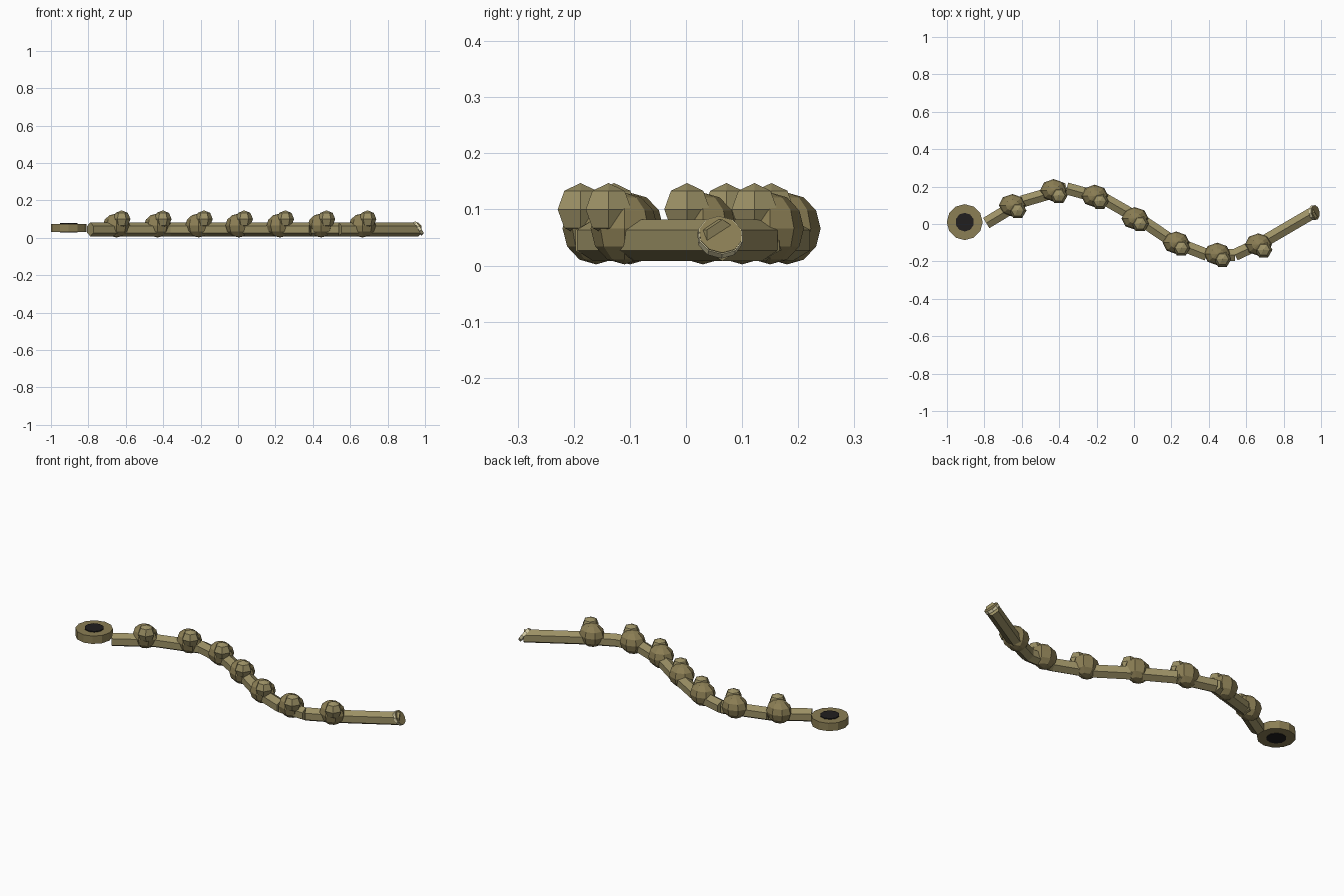
import bpy, math
from mathutils import Vector, Matrix

if "Cube" in bpy.data.objects:
    bpy.data.objects.remove(bpy.data.objects["Cube"])


def material(name, rgb):
    m = bpy.data.materials.new(name)
    m.diffuse_color = (*rgb, 1)
    m.use_nodes = True
    m.node_tree.nodes["Principled BSDF"].inputs["Base Color"].default_value = m.diffuse_color
    return m


OLIVE = material("olive", (0.26, 0.21, 0.09))
PALE = material("pale_olive", (0.33, 0.28, 0.13))
BLACK = material("black", (0.015, 0.013, 0.013))
CREAM = material("cream", (0.75, 0.68, 0.42))


def finish(name, mat):
    o = bpy.context.object
    o.name = name
    o.data.materials.append(mat)
    return o


def cylinder(name, p, r, depth, sides, mat, axis=(0, 0, 1), spin=0.0):
    bpy.ops.mesh.primitive_cylinder_add(vertices=sides, radius=r, depth=depth)
    o = finish(name, mat)
    axis = Vector(axis).normalized()
    o.matrix_world = (Matrix.Translation(p) @ axis.to_track_quat('Z', 'Y').to_matrix().to_4x4()
                      @ Matrix.Rotation(spin, 4, 'Z'))
    return o


def ball(name, p, size, segs, rings, mat, turn=0.0):
    bpy.ops.mesh.primitive_uv_sphere_add(segments=segs, ring_count=rings, radius=1,
                                         location=p, rotation=(0, 0, turn))
    o = finish(name, mat)
    o.scale = size
    return o


# Stem: straight six-sided lengths following an S curve
ZS = 0.045
path = [(-0.79, 0.005), (-0.60, 0.12), (-0.36, 0.19), (-0.16, 0.135), (0.04, 0.02),
        (0.21, -0.095), (0.39, -0.165), (0.54, -0.165), (0.70, -0.09), (0.965, 0.065)]
for i, (a, b) in enumerate(zip(path, path[1:])):
    a, b = Vector((*a, ZS)), Vector((*b, ZS))
    cylinder(f"stem_{i + 1}", (a + b) / 2, 0.037, (b - a).length, 6, PALE, b - a)

# Swollen joints, each with a small knob on its front upper side
joints = [(-0.65, 0.10), (-0.43, 0.18), (-0.21, 0.15), (0.005, 0.03),
          (0.225, -0.10), (0.445, -0.16), (0.665, -0.11)]
for i, (x, y) in enumerate(joints):
    ball(f"joint_{i + 1}", (x, y, 0.066), (0.072, 0.06, 0.064), 8, 6, OLIVE)
    ball(f"knob_{i + 1}", (x + 0.028, y - 0.028, 0.1), (0.047, 0.047, 0.047), 6, 4, PALE, math.pi / 6)

# Round end with a dark centre
cylinder("end_disc", (-0.905, 0.01, 0.053), 0.096, 0.044, 12, OLIVE)
cylinder("dark_centre", (-0.905, 0.01, 0.054), 0.05, 0.052, 10, BLACK)

# Slanted cut face at the other end
n = Vector((0.82, 0.12, 0.56)).normalized()
tip = Vector((0.966, 0.061, 0.052))
cylinder("cut_rim", tip - n * 0.003, 0.041, 0.014, 10, CREAM, n)
cylinder("cut_face", tip + n * 0.004, 0.039, 0.003, 10, OLIVE, n)
